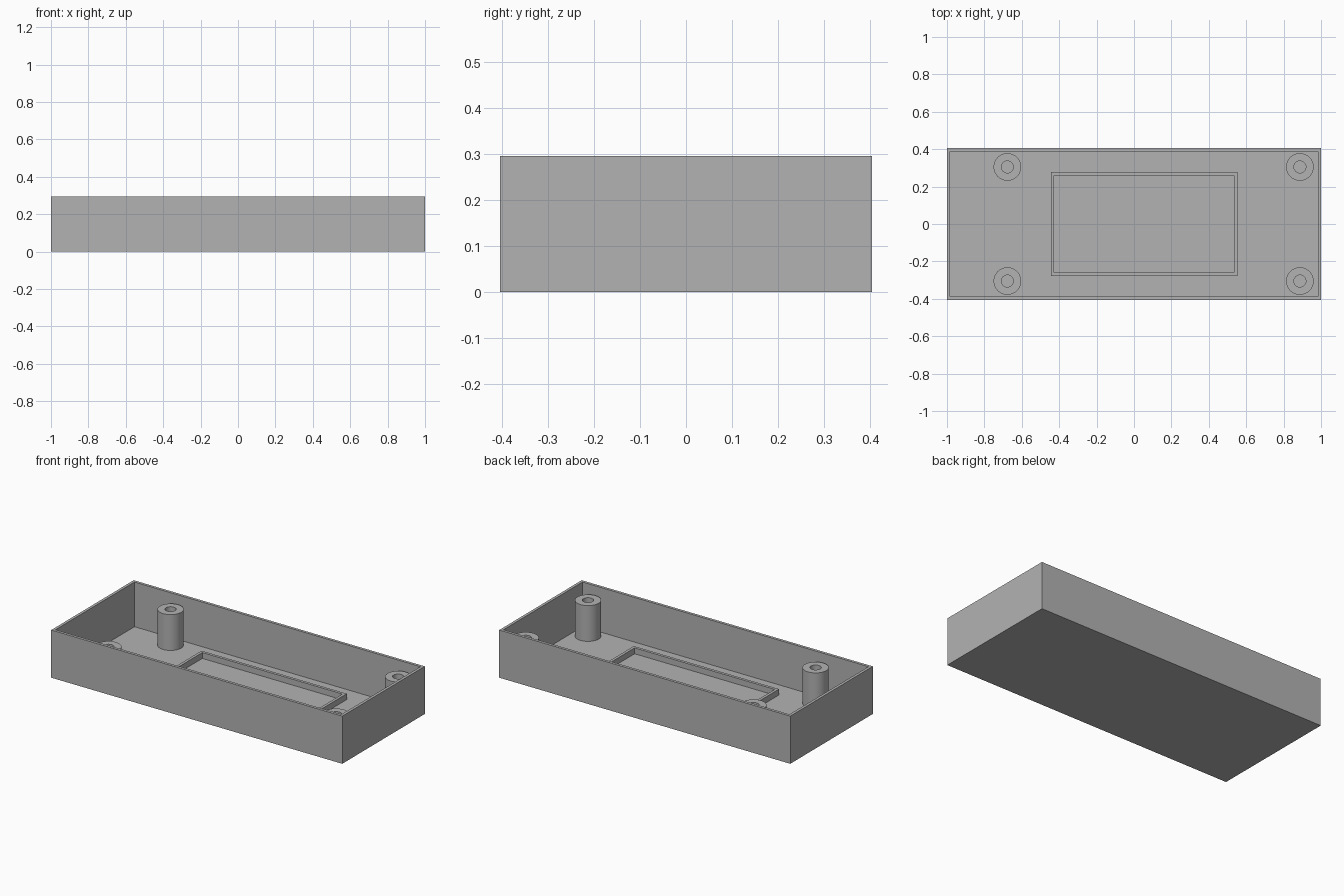
import bpy
import bmesh
from math import cos, sin, tau, radians

cube = bpy.data.objects.get("Cube")
if cube:
    bpy.data.objects.remove(cube, do_unlink=True)

# Main sizes
HALF_X, HALF_Y, HEIGHT = 1.0, 0.405, 0.296
WALL = 0.0175
FLOOR = 0.0185
FRAME_TOP = 0.055
POST_TOP = 0.241
POST_R, HOLE_R = 0.0735, 0.032

# Single plain grey
grey = bpy.data.materials.new("matte_grey")
grey.use_nodes = True
colour = (0.45, 0.45, 0.45, 1)
grey.diffuse_color = colour
grey.node_tree.nodes["Principled BSDF"].inputs["Base Color"].default_value = colour


def rectangle(x0, x1, y0, y1):
    return [(x0, y0), (x1, y0), (x1, y1), (x0, y1)]


def circle(cx, cy, r, n=48):
    return [(cx + r * cos(tau * i / n), cy + r * sin(tau * i / n)) for i in range(n)]


def hollow_part(name, outer, inner, z_base, z_top, z_inside, closed=False, smooth=False):
    """Walls between two outlines; a closed part also gets an inner floor and underside."""
    bm = bmesh.new()
    levels = [(outer, z_base), (outer, z_top), (inner, z_top), (inner, z_inside)]
    loops = [[bm.verts.new((x, y, z)) for x, y in pts] for pts, z in levels]
    n = len(outer)
    for low, high in zip(loops, loops[1:]):
        for i in range(n):
            j = (i + 1) % n
            bm.faces.new((low[i], low[j], high[j], high[i]))
    if closed:
        bm.faces.new(loops[-1])
        bm.faces.new(loops[0][::-1])
    mesh = bpy.data.meshes.new(name)
    bm.to_mesh(mesh)
    bm.free()
    mesh.materials.append(grey)
    obj = bpy.data.objects.new(name, mesh)
    bpy.context.collection.objects.link(obj)
    if smooth:
        bpy.ops.object.select_all(action='DESELECT')
        obj.select_set(True)
        bpy.context.view_layer.objects.active = obj
        bpy.ops.object.shade_smooth_by_angle(angle=radians(30))
    return obj


# Open tray with thin walls
hollow_part("tray",
            rectangle(-HALF_X, HALF_X, -HALF_Y, HALF_Y),
            rectangle(-HALF_X + WALL, HALF_X - WALL, -HALF_Y + WALL, HALF_Y - WALL),
            0, HEIGHT, FLOOR, closed=True)

# Low rectangular rim on the floor
fx0, fx1, fy = -0.445, 0.553, 0.278
hollow_part("floor_frame",
            rectangle(fx0, fx1, -fy, fy),
            rectangle(fx0 + WALL, fx1 - WALL, -fy + WALL, fy - WALL),
            FLOOR, FRAME_TOP, FLOOR)

# Four hollow screw posts
for side, x in (("right", -0.677), ("left", 0.887)):
    for end, y in (("front", -0.305), ("back", 0.305)):
        hollow_part(f"screw_post_{end}_{side}",
                    circle(x, y, POST_R), circle(x, y, HOLE_R),
                    FLOOR, POST_TOP, FLOOR, smooth=True)
